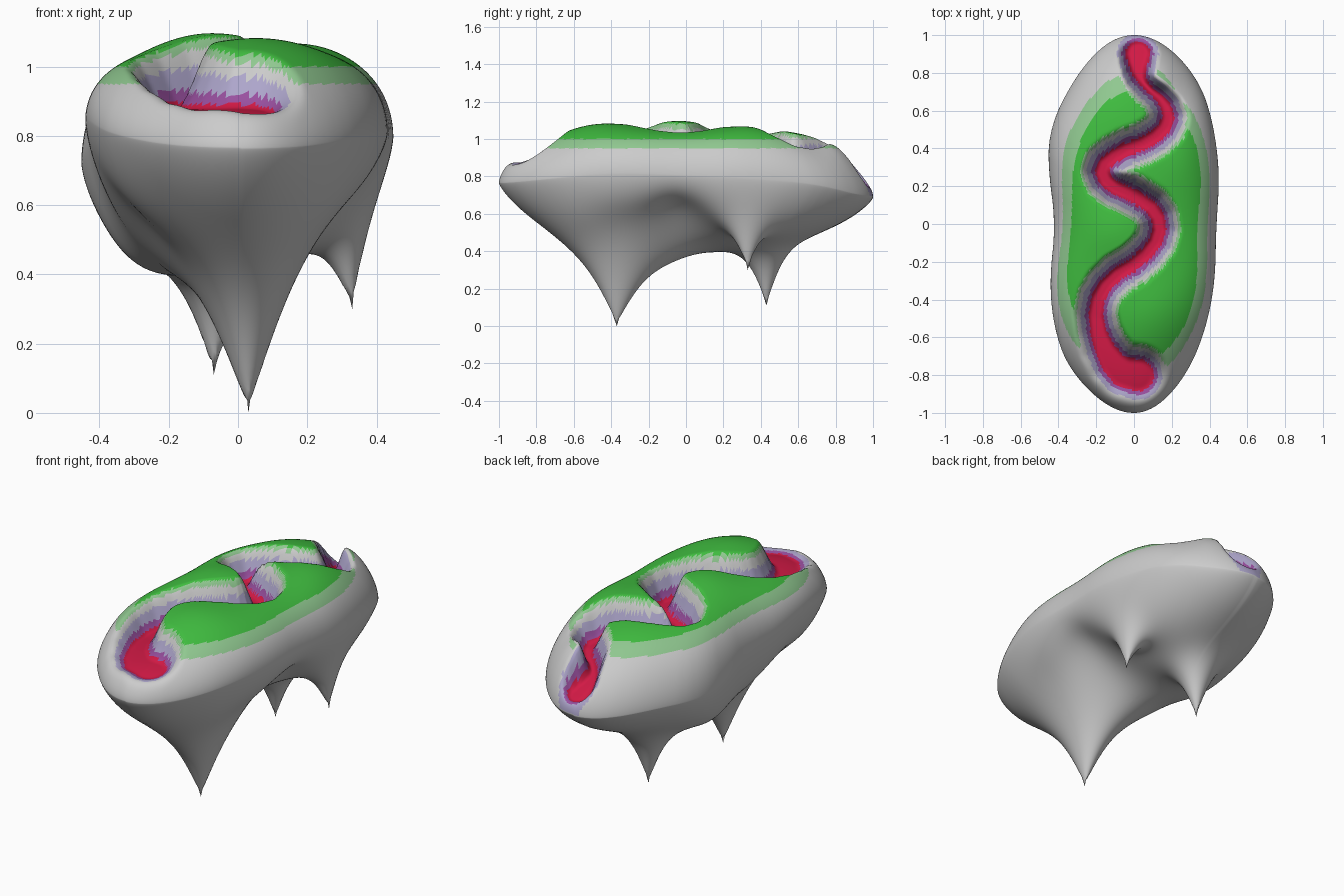
import bpy, math
from mathutils import Vector

if "Cube" in bpy.data.objects:
    bpy.data.objects.remove(bpy.data.objects["Cube"])

NA, NR = 232, 84


def table(t, pts):
    """Linear lookup in a short list of (key, value) pairs."""
    for (a, va), (b, vb) in zip(pts, pts[1:]):
        if t <= b:
            k = max(0, min(1, (t - a) / (b - a)))
            return va + (vb - va) * k
    return pts[-1][1]


def soft_table(t, pts):
    """Lookup averaged over a small window, so outlines have no kinks."""
    return sum(table(t + o, pts) for o in (-.12, -.06, 0, .06, .12)) / 5


def smooth(a, b, t):
    k = max(0, min(1, (t - a) / (b - a)))
    return k * k * (3 - 2 * k)


def bump(x, y, cx, cy, w):
    return math.exp(-((x - cx) ** 2 + (y - cy) ** 2) / (w * w))


# Half widths and rim heights along y, for the right and left sides
W_R = [(-1, .42), (-.8, .45), (-.4, .45), (0, .43), (.2, .46), (.5, .485), (.8, .52), (1, .48)]
W_L = [(-1, .46), (-.8, .53), (-.4, .48), (0, .41), (.2, .45), (.5, .515), (.8, .48), (1, .46)]
Z_R = [(-1, .76), (-.4, .82), (.2, .80), (.7, .76), (1, .68)]
Z_L = [(-1, .76), (-.4, .86), (0, .80), (.4, .71), (.8, .71), (1, .68)]

# River centre line: x, y, extra width
RIVER = [(.02, -.80, .05), (-.08, -.78, .04), (-.18, -.62, .01), (-.21, -.43, 0),
         (-.13, -.29, 0), (.04, -.19, 0), (.14, -.06, 0), (.12, .07, 0), (.0, .15, 0),
         (-.14, .21, 0), (-.18, .30, 0), (-.08, .38, 0), (.09, .44, 0), (.19, .54, 0),
         (.16, .65, -.01), (.06, .73, -.02), (.02, .80, 0), (.02, .90, .03)]


def refine(pts):
    """Round the path by corner cutting."""
    out = [pts[0]]
    for p, q in zip(pts, pts[1:]):
        out += [tuple(a * .75 + b * .25 for a, b in zip(p, q)),
                tuple(a * .25 + b * .75 for a, b in zip(p, q))]
    return out + [pts[-1]]


RIVER = refine(RIVER)


def river_dist(x, y):
    best = 9
    for (ax, ay, ar), (bx, by, br) in zip(RIVER, RIVER[1:]):
        dx, dy = bx - ax, by - ay
        k = max(0, min(1, ((x - ax) * dx + (y - ay) * dy) / (dx * dx + dy * dy)))
        d = math.hypot(x - ax - k * dx, y - ay - k * dy) - ar - k * (br - ar)
        best = min(best, d)
    return best


# Hanging spikes: x, y, tip z, depth, spread, squeeze across x
SPIKES = [(.03, -.37, 0, .43, .17, 1.35), (-.07, .43, .11, .31, .085, 1), (.33, .33, .30, .32, .08, 1.2)]


def top_z(x, y, s, rim):
    hill = 1.045 + .045 * bump(x, y, .08, -.47, .25) + .05 * bump(x, y, -.08, -.03, .2)
    hill += .03 * bump(x, y, .22, .33, .2) + .015 * bump(x, y, -.12, .62, .2)
    hill += .05 * bump(x, y, .15, .82, .12)
    bed = table(y, [(-1, .93), (-.5, .88), (.6, .88), (.9, .83)])
    wall = table(y, [(-1, .13), (.6, .125), (.8, .09), (1, .09)])
    h = bed + (hill - bed) * smooth(.015, wall, river_dist(x, y))
    power = .51 + .09 * smooth(.4, .75, abs(y))
    return rim + (h - rim) * max(0, 1 - s ** 4) ** power


def bottom_z(x, y, s, rim):
    floor = .42 + .20 * bump(x, y, .32, -.05, .24) + .06 * bump(x, y, .3, .33, .15)
    floor += .10 * bump(x, y, -.3, -.4, .2) + .08 * bump(x, y, .28, -.4, .2)
    floor -= .02 * bump(x, y, -.34, .2, .22) + .05 * bump(x, y, 0, -.1, .2)
    power = .66 + .14 * smooth(.4, .8, abs(y))
    z = rim - (rim - floor) * max(0, 1 - s ** 3) ** power
    fade = 1 - s ** 6
    z -= .04 * bump(x, y, -.38, .15, .2) * fade
    for cx, cy, tip, depth, w, q in SPIKES:
        z -= depth * fade * math.exp(-(math.hypot((x - cx) * q, y - cy) / w) ** 1.2)
    return z


# Closed shell: concentric rings, top centre -> rim -> bottom centre
verts, faces = [], []


def add_ring(s, fn):
    for j in range(NA):
        a = 2 * math.pi * j / NA
        c, y = math.cos(a), math.sin(a)
        w = soft_table(y, W_R if c > 0 else W_L)
        rim = soft_table(y, Z_R if c > 0 else Z_L)
        x, yy = s * w * c, s * y
        verts.append(Vector((x, yy, max(.005, fn(x, yy, s, rim)))))


radii = [math.sin(math.pi / 2 * i / NR) for i in range(1, NR + 1)]
for s in radii:
    add_ring(s, top_z)
for s in reversed(radii[:-1]):
    add_ring(s, bottom_z)
rings = 2 * NR - 1
for i in range(rings - 1):
    for j in range(NA):
        k = (j + 1) % NA
        faces.append((i * NA + j, (i + 1) * NA + j, (i + 1) * NA + k, i * NA + k))
verts += [Vector((0, 0, top_z(0, 0, 0, .8))), Vector((0, 0, bottom_z(0, 0, 0, .8)))]
last = (rings - 1) * NA
for j in range(NA):
    k = (j + 1) % NA
    faces.append((len(verts) - 2, j, k))
    faces.append((len(verts) - 1, last + k, last + j))

# Pull the nearest underside vertex to each spike tip
for cx, cy, tip, *_ in SPIKES:
    i = min(range(NR * NA, len(verts)),
            key=lambda n: math.hypot(verts[n].x - cx, verts[n].y - cy))
    verts[i] = Vector((cx, cy, tip))

mesh = bpy.data.meshes.new("island")
mesh.from_pydata(verts, [], faces)
island = bpy.data.objects.new("river_island", mesh)
bpy.context.collection.objects.link(island)

# Colours: plain rock, grass, pale grass, river bed, river edge, bank
COLOURS = [("rock", (.6, .6, .6)), ("grass", (.05, .50, .05)), ("pale_grass", (.28, .58, .28)),
           ("river_bed", (.65, .01, .06)), ("river_edge", (.32, .08, .35)), ("bank", (.42, .38, .6))]
for name, col in COLOURS:
    m = bpy.data.materials.new(name)
    m.diffuse_color = (*col, 1)
    m.use_nodes = True
    m.node_tree.nodes["Principled BSDF"].inputs["Base Color"].default_value = m.diffuse_color
    mesh.materials.append(m)

for f in mesh.polygons:
    f.use_smooth = True
    c = f.center
    if f.normal.z < .05 or c.z < .68:
        continue
    d = river_dist(c.x, c.y)
    if d < .036:
        f.material_index = 3
    elif d < .055:
        f.material_index = 4
    elif d < .08:
        f.material_index = 5
    elif c.z > 1.0 and d > .115 and c.y > -.72:
        f.material_index = 1
    elif c.z > .95 and d > .1 and c.y > -.78:
        f.material_index = 2
